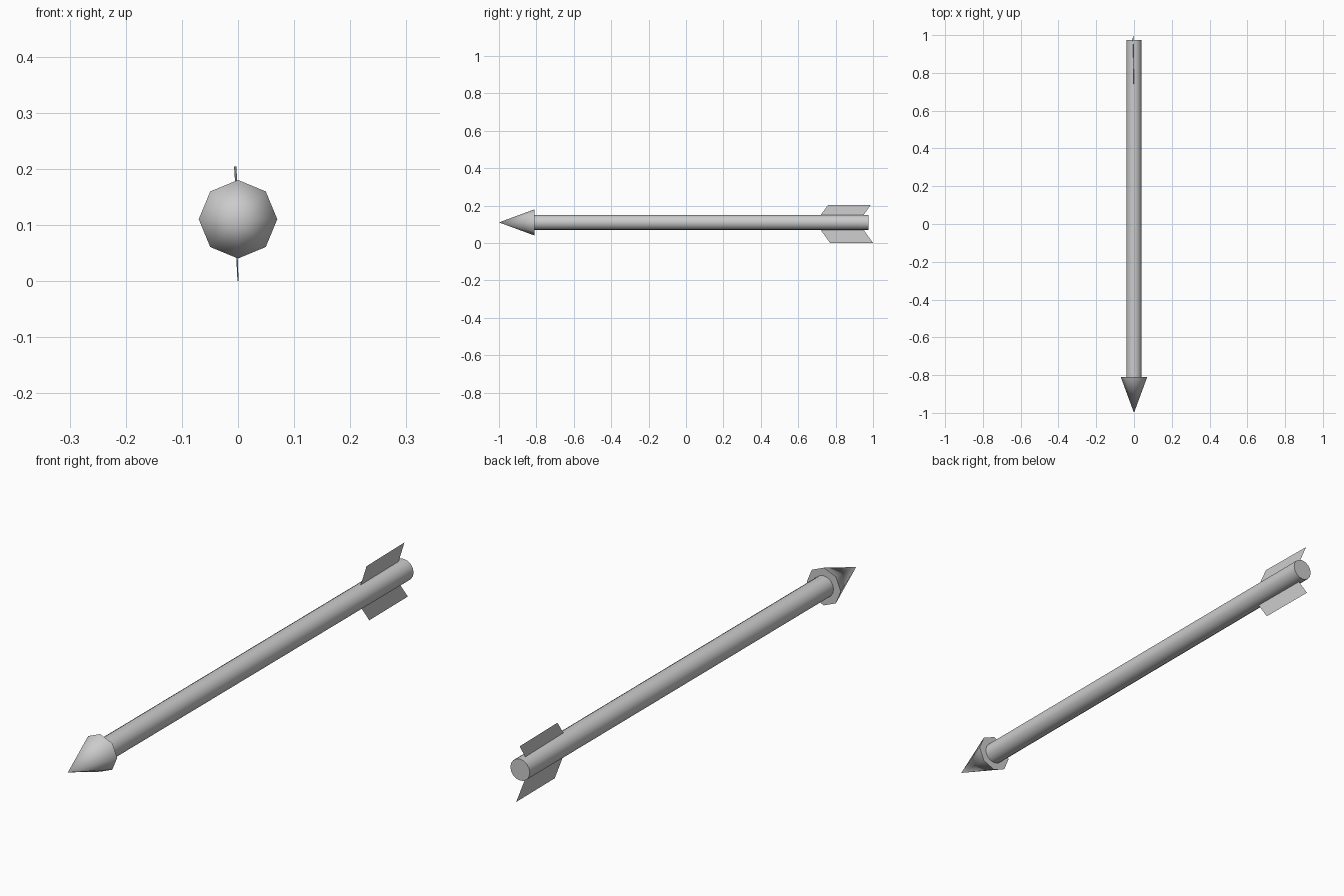
import bpy
import math

if "Cube" in bpy.data.objects:
    bpy.data.objects.remove(bpy.data.objects["Cube"])

CZ = 0.11  # height of the arrow's axis


def rod(name, y_front, y_back, r_front, r_back, sides, smooth_angle):
    """Tapered round part lying along y, with capped ends."""
    bpy.ops.mesh.primitive_cone_add(
        vertices=sides, radius1=r_back, radius2=r_front, depth=y_back - y_front,
        location=(0, (y_front + y_back) / 2, CZ), rotation=(math.pi / 2, 0, 0))
    ob = bpy.context.object
    ob.name = name
    bpy.ops.object.shade_smooth_by_angle(angle=math.radians(smooth_angle))


def fin(name, points):
    """Single flat vane."""
    me = bpy.data.meshes.new(name)
    me.from_pydata(points, [], [(0, 1, 2, 3)])
    bpy.context.collection.objects.link(bpy.data.objects.new(name, me))


# Shaft and eight-sided arrowhead
rod("shaft", -0.81, 0.975, 0.04, 0.04, 16, 40)
rod("arrowhead", -1.0, -0.81, 0.0, 0.07, 8, 60)

# Swept vanes, slightly tilted, rooted just inside the shaft
fin("upper_fin", [(0.001, 0.713, 0.14), (-0.003, 0.76, 0.204),
                  (-0.007, 0.988, 0.204), (-0.003, 0.943, 0.14)])
fin("lower_fin", [(-0.002, 0.713, 0.08), (0.001, 0.77, 0.0),
                  (-0.001, 1.0, 0.0), (-0.005, 0.943, 0.08)])
